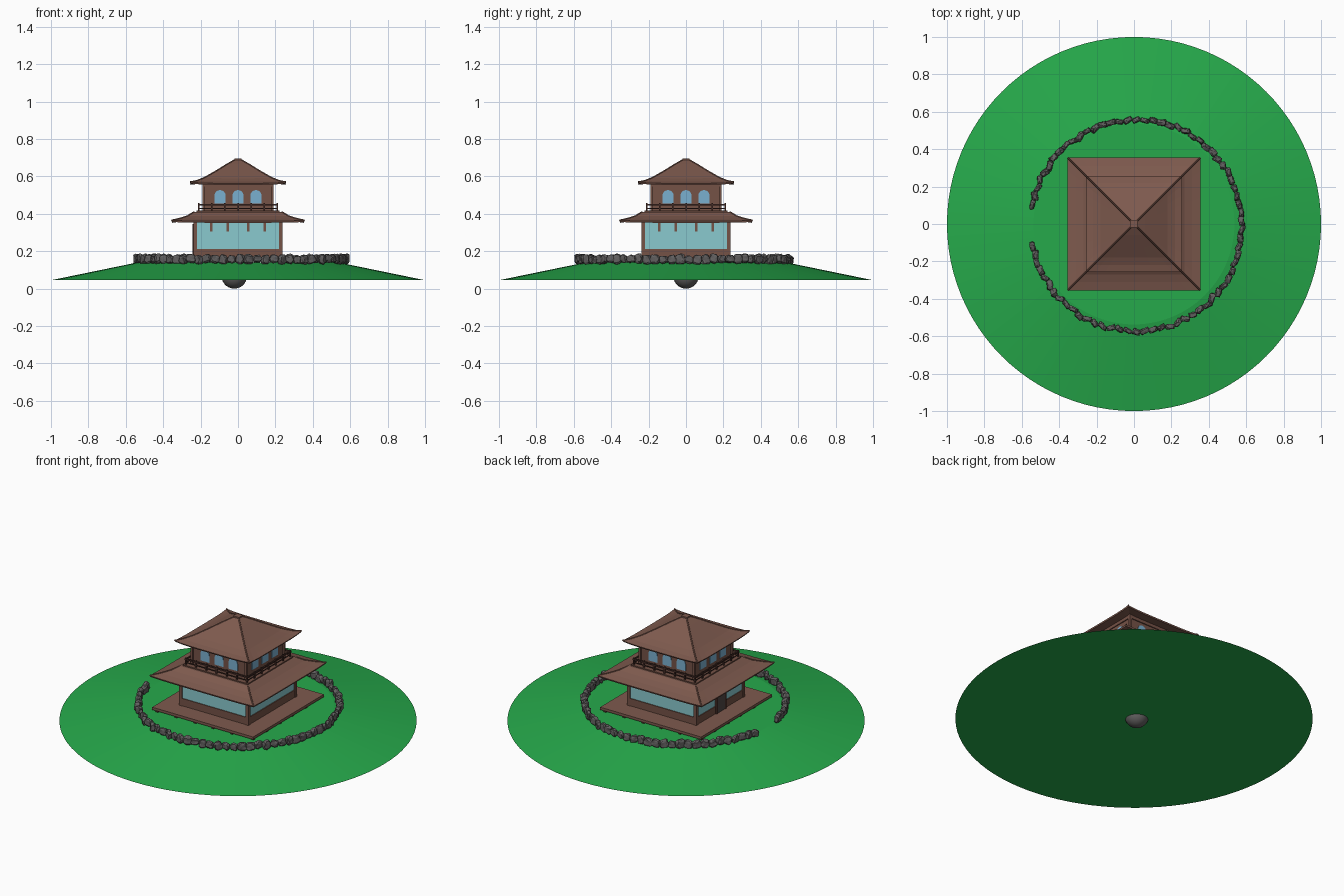
import bpy, bmesh, math, random
from mathutils import Matrix, Vector, noise

if "Cube" in bpy.data.objects:
    bpy.data.objects.remove(bpy.data.objects["Cube"])

random.seed(7)

def mat(name, r, g, b):
    m = bpy.data.materials.new(name)
    lin = [((c / 255 + 0.055) / 1.055) ** 2.4 for c in (r, g, b)]
    m.diffuse_color = (*lin, 1)
    m.use_nodes = True
    m.node_tree.nodes["Principled BSDF"].inputs["Base Color"].default_value = m.diffuse_color
    return m

GRASS = mat("grass_green", 38, 170, 75)
STONE = mat("stone_grey", 98, 96, 96)
WOOD = mat("roof_brown", 126, 90, 78)
WALL = mat("wall_brown", 117, 82, 70)
DARK = mat("dark_brown", 74, 48, 42)
TEAL = mat("pale_teal_glass", 138, 202, 207)
BLUE = mat("window_blue", 122, 176, 208)
DOOR = mat("door_grey_brown", 80, 72, 70)

def finish(bm, name, material, smooth=False):
    bmesh.ops.recalc_face_normals(bm, faces=bm.faces[:])
    me = bpy.data.meshes.new(name)
    bm.to_mesh(me)
    bm.free()
    me.materials.append(material)
    if smooth:
        me.polygons.foreach_set("use_smooth", [True] * len(me.polygons))
    ob = bpy.data.objects.new(name, me)
    bpy.context.collection.objects.link(ob)
    return ob

def boxes(name, material, items, sides=1):
    """items: (x0,x1,y0,y1,z0,z1); repeated round the four sides if asked."""
    bm = bmesh.new()
    for k in range(sides):
        rot = Matrix.Rotation(k * math.pi / 2, 4, 'Z')
        for x0, x1, y0, y1, z0, z1 in items:
            c = Vector(((x0 + x1) / 2, (y0 + y1) / 2, (z0 + z1) / 2))
            m = rot @ Matrix.Translation(c) @ Matrix.Diagonal((x1 - x0, y1 - y0, z1 - z0, 1))
            bmesh.ops.create_cube(bm, size=1, matrix=m)
    return finish(bm, name, material)

def square_roof(name, material, profile, lift, reach, n=10):
    """Closed (half_width, z) profile swept round a square, corners turned up."""
    bm = bmesh.new()
    hi = max(p[0] for p in profile)
    rings = []
    for h, z in profile:
        ring = []
        for k in range(4):
            for i in range(n):
                t = -1 + 2 * i / n
                up = lift * abs(t) ** 5 * max(0, 1 - (hi - h) / reach)
                ring.append(bm.verts.new(Matrix.Rotation(k * math.pi / 2, 3, 'Z') @ Vector((t * h, -h, z + up))))
        rings.append(ring)
    m = len(rings[0])
    for a, b in zip(rings, rings[1:] + rings[:1]):
        for i in range(m):
            j = (i + 1) % m
            bm.faces.new((a[i], a[j], b[j], b[i]))
    return finish(bm, name, material)

def hip_ridges(name, profile, lift, reach, w):
    """Thin raised strips along the four hips."""
    cu = bpy.data.curves.new(name, 'CURVE')
    cu.dimensions = '3D'
    cu.bevel_depth = w
    cu.bevel_resolution = 0
    hi = profile[0][0]
    for sx, sy in ((1, 1), (1, -1), (-1, 1), (-1, -1)):
        s = cu.splines.new('POLY')
        s.points.add(len(profile) - 1)
        for p, (h, z) in zip(s.points, profile):
            p.co = (sx * h, sy * h, z + lift * max(0, 1 - (hi - h) / reach), 1)
    cu.materials.append(WOOD)
    ob = bpy.data.objects.new(name, cu)
    bpy.context.collection.objects.link(ob)

# Hill: a low frustum with a flat plateau
bm = bmesh.new()
bmesh.ops.create_cone(bm, cap_ends=True, segments=96, radius1=1.0, radius2=0.537, depth=0.095,
                      matrix=Matrix.Translation((0, 0, 0.0925)))
finish(bm, "hill", GRASS)

# Round boulder poking out under the hill
bm = bmesh.new()
bmesh.ops.create_uvsphere(bm, u_segments=24, v_segments=14, radius=0.068,
                          matrix=Matrix.Translation((-0.02, 0, 0.068)))
finish(bm, "buried_boulder", STONE, True)

# Ring of rough stones with an entrance gap on the -x side
bm = bmesh.new()
N = 78
for i in range(N):
    a = 2 * math.pi * (i + 0.5) / N
    if abs(a - math.pi) < 0.15:
        continue
    r = 0.566 + random.uniform(-0.006, 0.006)
    m = (Matrix.Translation((0.012 + r * math.cos(a), -0.008 + r * math.sin(a), 0.157 + random.uniform(-.004, .005)))
         @ Matrix.Rotation(a + random.uniform(-0.6, 0.6), 4, 'Z')
         @ Matrix.Rotation(random.uniform(-0.35, 0.35), 4, 'X')
         @ Matrix.Diagonal((random.uniform(.014, .019), random.uniform(.023, .030), random.uniform(.022, .030), 1)))
    res = bmesh.ops.create_icosphere(bm, subdivisions=2, radius=1)
    off = Vector((i * 3.1, 0, 0))
    for v in res["verts"]:
        # push towards a block, then roughen
        v.co *= min(1.25, 0.88 / max(abs(c) for c in v.co)) * (1 + 0.22 * noise.noise(v.co * 1.6 + off))
    bmesh.ops.transform(bm, matrix=m, verts=res["verts"])
finish(bm, "stone_ring", STONE)

# Deck with short feet around its edge
boxes("deck", WOOD, [(-.345, .345, -.345, .345, .152, .168)])
boxes("deck_feet", DARK, [(x - .008, x + .008, -.335, -.319, .135, .153)
                          for x in (-.32, -.19, -.06, .06, .19)], 4)

# Lower storey: core, corner posts, sill, glazing and hanging struts
boxes("lower_core", WALL, [(-.224, .224, -.224, .224, .165, .385)])
boxes("lower_frame", WALL, [(-.237, -.218, -.237, -.218, .165, .375),
                            (-.22, .22, -.234, -.222, .165, .213)], 4)
boxes("lower_glass", TEAL, [(-.219, .219, -.229, -.223, .213, .375)], 4)
boxes("hanging_struts", WALL, [(x - .006, x + .006, -.237, -.228, .305, .37)
                               for x in (-.143, -.055, .055, .143)], 4)
boxes("door", DOOR, [(-.240, -.232, -.036, .036, .168, .335)])
boxes("door_frame", DARK, [(-.243, -.230, -.046, -.036, .168, .345),
                           (-.243, -.230, .036, .046, .168, .345),
                           (-.243, -.230, -.046, .046, .335, .345)])

# Lower skirt roof
low = [(.355, .361), (.31, .373), (.27, .388), (.235, .410)]
square_roof("lower_roof", WOOD, low + [(.18, .411), (.18, .374), (.24, .368), (.352, .352)], .004, .1)
hip_ridges("lower_roof_ridges", low, .004, .1, .004)

# Balcony floor and railing
boxes("balcony_floor", WALL, [(-.222, .222, -.222, .222, .40, .417)])
boxes("balcony_rail", DARK, [(-.215, .215, -.213, -.205, .445, .453),
                             (-.215, .215, -.211, -.207, .427, .431)] +
      [(x - .004, x + .004, -.213, -.205, .415, .457)
       for x in [-.209 + .0697 * i for i in range(6)]], 4)

# Upper storey with arched windows
boxes("upper_core", WALL, [(-.182, .182, -.182, .182, .41, .575)])
boxes("upper_posts", WALL, [(-.191, -.176, -.191, -.176, .41, .57),
                            (-.18, .18, -.188, -.18, .545, .57)], 4)
bm = bmesh.new()
for k in range(4):
    rot = Matrix.Rotation(k * math.pi / 2, 3, 'Z')
    for cx in (-.096, 0, .096):
        pts = [(cx - .03, .455), (cx + .03, .455)]
        pts += [(cx + .03 * math.cos(math.pi * j / 8), .497 + .03 * math.sin(math.pi * j / 8)) for j in range(9)]
        f = bm.faces.new([bm.verts.new(rot @ Vector((x, -.181, z))) for x, z in pts])
        ext = bmesh.ops.extrude_face_region(bm, geom=[f])
        vs = [g for g in ext["geom"] if isinstance(g, bmesh.types.BMVert)]
        bmesh.ops.translate(bm, verts=vs, vec=rot @ Vector((0, -.005, 0)))
finish(bm, "arched_windows", BLUE)

# Upper roof, hip ridges and cap
up = [(.256, .563), (.22, .572), (.18, .590), (.12, .627), (.06, .664), (.018, .688)]
square_roof("upper_roof", WOOD, up + [(.01, .676), (.17, .575), (.19, .563), (.253, .555)], .007, .12)
hip_ridges("upper_roof_ridges", up, .007, .12, .004)
boxes("roof_cap", WOOD, [(-.02, .02, -.02, .02, .672, .695)])
